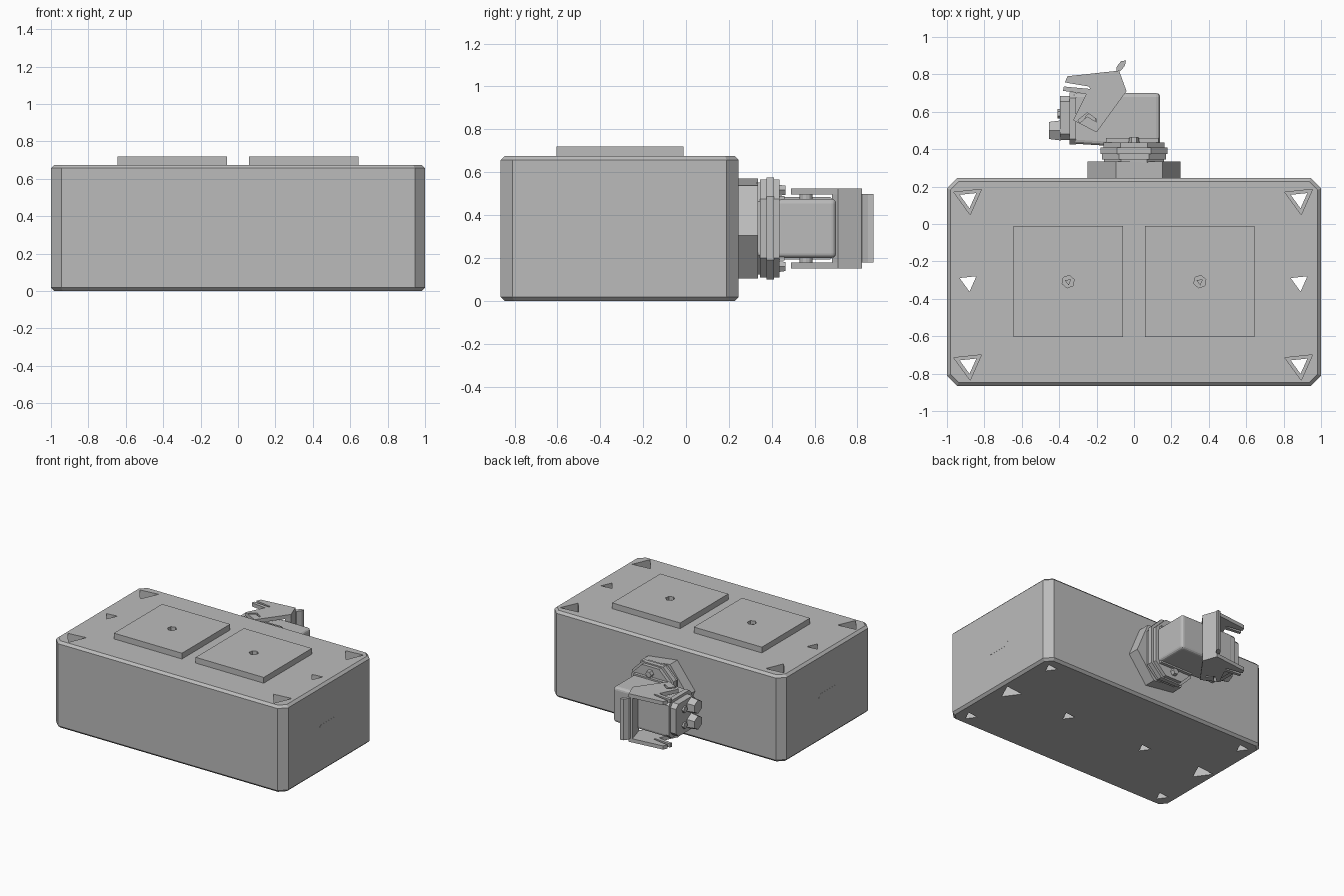
import bpy, bmesh, math
from mathutils import Vector

default = bpy.data.objects.get("Cube")
if default:
    bpy.data.objects.remove(default, do_unlink=True)

grey = bpy.data.materials.new("plain grey")
grey.use_nodes = True
COLOUR = (0.5, 0.5, 0.5, 1)
grey.diffuse_color = COLOUR
grey.node_tree.nodes["Principled BSDF"].inputs["Base Color"].default_value = COLOUR


def prism(name, pts, axis, a, b, taper=1.0):
    """Extrude a 2D outline along an axis from a to b, optionally tapering."""
    place = {"x": lambda p, d: (d, p[0], p[1]),
             "y": lambda p, d: (p[0], d, p[1]),
             "z": lambda p, d: (p[0], p[1], d)}[axis]
    mid = sum((Vector(p) for p in pts), Vector((0, 0))) / len(pts)
    bm = bmesh.new()
    low = [bm.verts.new(place(p, a)) for p in pts]
    high = [bm.verts.new(place(mid + (Vector(p) - mid) * taper, b)) for p in pts]
    bm.faces.new(low)
    bm.faces.new(high)
    n = len(pts)
    for i in range(n):
        j = (i + 1) % n
        bm.faces.new((low[i], low[j], high[j], high[i]))
    bmesh.ops.recalc_face_normals(bm, faces=bm.faces)
    mesh = bpy.data.meshes.new(name)
    bm.to_mesh(mesh)
    bm.free()
    mesh.materials.append(grey)
    ob = bpy.data.objects.new(name, mesh)
    bpy.context.collection.objects.link(ob)
    return ob


def ngon(u, v, r, sides, turn=0.0):
    return [(u + r * math.cos(math.radians(turn) + math.tau * i / sides),
             v + r * math.sin(math.radians(turn) + math.tau * i / sides))
            for i in range(sides)]


def rect(u0, u1, v0, v1, c=0.0):
    """Rectangle outline with corners cut by c."""
    if not c:
        return [(u0, v0), (u1, v0), (u1, v1), (u0, v1)]
    return [(u0 + c, v0), (u1 - c, v0), (u1, v0 + c), (u1, v1 - c),
            (u1 - c, v1), (u0 + c, v1), (u0, v1 - c), (u0, v0 + c)]


def apply(ob, kind, **settings):
    mod = ob.modifiers.new(kind.lower(), kind)
    for key, value in settings.items():
        setattr(mod, key, value)
    bpy.context.view_layer.objects.active = ob
    bpy.ops.object.modifier_apply(modifier=mod.name)


def cut(ob, cutter):
    cutter.hide_render = True
    apply(ob, "BOOLEAN", operation="DIFFERENCE", object=cutter, solver="EXACT")
    bpy.data.objects.remove(cutter, do_unlink=True)


# Housing block with chamfered corners and narrow bevels top and bottom
TOP = 0.675
body = prism("housing", rect(-1, 1, -0.865, 0.245, 0.055), "z", 0, TOP)
apply(body, "BEVEL", width=0.018, segments=1, limit_method="ANGLE",
      angle_limit=math.radians(60))

# Triangular mounting holes, wide at the top in the corners, at the bottom midway
TURN = -84
for x in (-0.885, 0.885):
    for y in (-0.75, -0.31, 0.135):
        cut(body, prism("hole_cutter", ngon(x, y, 0.052, 3, TURN), "z", -0.1, 0.8))
        span = (-0.1, 0.1) if y == -0.31 else (0.56, 0.8)
        cut(body, prism("counterbore_cutter", ngon(x, y, 0.086, 3, TURN), "z", *span))

# Square pads with a hex socket and screw, plus blind holes underneath
for side, name in ((-1, "right"), (1, "left")):
    x = side * 0.352
    pad = prism(name + "_pad", rect(x - 0.293, x + 0.293, -0.605, -0.012), "z", TOP, 0.72)
    cut(pad, prism("socket_cutter", ngon(x, -0.308, 0.034, 6, 20), "z", TOP + 0.01, 0.8))
    prism(name + "_pad_screw", ngon(x, -0.308, 0.02, 3, TURN), "z", TOP + 0.01, 0.7)
    cut(body, prism("blind_cutter", ngon(x, -0.308, 0.052, 3, TURN), "z", -0.1, 0.5))
    # Flush plug on each end face
    prism(name + "_side_plug", rect(-0.44, -0.2, 0.3, 0.37, 0.03), "x",
          side * 0.99, side * 1.001)

# Connector base: hex nut and stacked flanges
Z = 0.338
prism("hex_nut", ngon(0, Z, 0.252, 6, -7.5), "y", 0.24, 0.335)
for i, (w, h, y0, y1) in enumerate(((0.16, 0.215, 0.33, 0.35), (0.17, 0.228, 0.345, 0.375),
                                    (0.18, 0.238, 0.375, 0.41), (0.163, 0.228, 0.41, 0.437))):
    prism("flange_%d" % (i + 1), rect(-w, w, Z - h, Z + h, 0.09), "y", y0, y1)

# Connector hood, its stepped end collars and gland
hood = prism("connector_hood", [(-0.33, 0.43), (-0.17, 0.42), (0.14, 0.42),
                                (0.14, 0.7), (-0.33, 0.7)], "z", 0.2, 0.476)
apply(hood, "BEVEL", width=0.022, segments=3, limit_method="ANGLE")
for z in (0.2, 0.476):
    prism("hood_shoulder", rect(-0.15, 0.13, 0.42, 0.46), "z", z - 0.012, z + 0.012)
for name, x0, x1, y0, y1, g in (("inner_collar", -0.345, -0.31, 0.425, 0.703, 0.008),
                                ("outer_collar", -0.395, -0.345, 0.45, 0.685, -0.012)):
    prism(name, rect(y0, y1, 0.2 - g, 0.476 + g, 0.03), "x", x0, x1)
for z in (Z - 0.062, Z + 0.062):
    prism("gland_hex", ngon(0.5, z, 0.062, 6, 30), "x", -0.39, -0.455, 0.85)
    prism("end_screw", ngon(0.59, z, 0.025, 6), "x", -0.39, -0.41)

# Locking lever: two hooked arms on pivots, latched over studs
ARM = [(-0.355, 0.79), (-0.08, 0.82), (-0.04, 0.71), (-0.2, 0.49), (-0.325, 0.555),
       (-0.255, 0.695), (-0.38, 0.712), (-0.375, 0.735), (-0.235, 0.722),
       (-0.24, 0.735), (-0.37, 0.757)]
SLOT = [(-0.3, 0.555), (-0.25, 0.595), (-0.2, 0.56), (-0.2, 0.545),
        (-0.25, 0.575), (-0.29, 0.54)]
for side, name in ((-1, "lower"), (1, "upper")):
    inner, outer = Z + side * 0.158, Z + side * 0.187
    arm = prism(name + "_lever_arm", ARM, "z", inner, outer)
    cut(arm, prism("slot_cutter", SLOT, "z", Z + side * 0.1, Z + side * 0.25))
    prism(name + "_pivot", ngon(-0.235, 0.56, 0.03, 12), "z",
          Z + side * 0.13, Z + side * 0.165)
    prism(name + "_stud", ngon(0, Z + side * 0.178, 0.03, 6), "y", 0.43, 0.465, 0.8)

# Lever bridge and its curled finger lip
prism("lever_bridge", [(-0.11, 0.817), (-0.08, 0.82), (-0.04, 0.71), (-0.07, 0.68)],
      "z", Z - 0.187, Z + 0.187)
prism("lever_lip", [(-0.095, 0.815), (-0.092, 0.842), (-0.07, 0.87), (-0.043, 0.875),
                    (-0.048, 0.848), (-0.07, 0.82)], "z", Z - 0.16, Z + 0.16)
